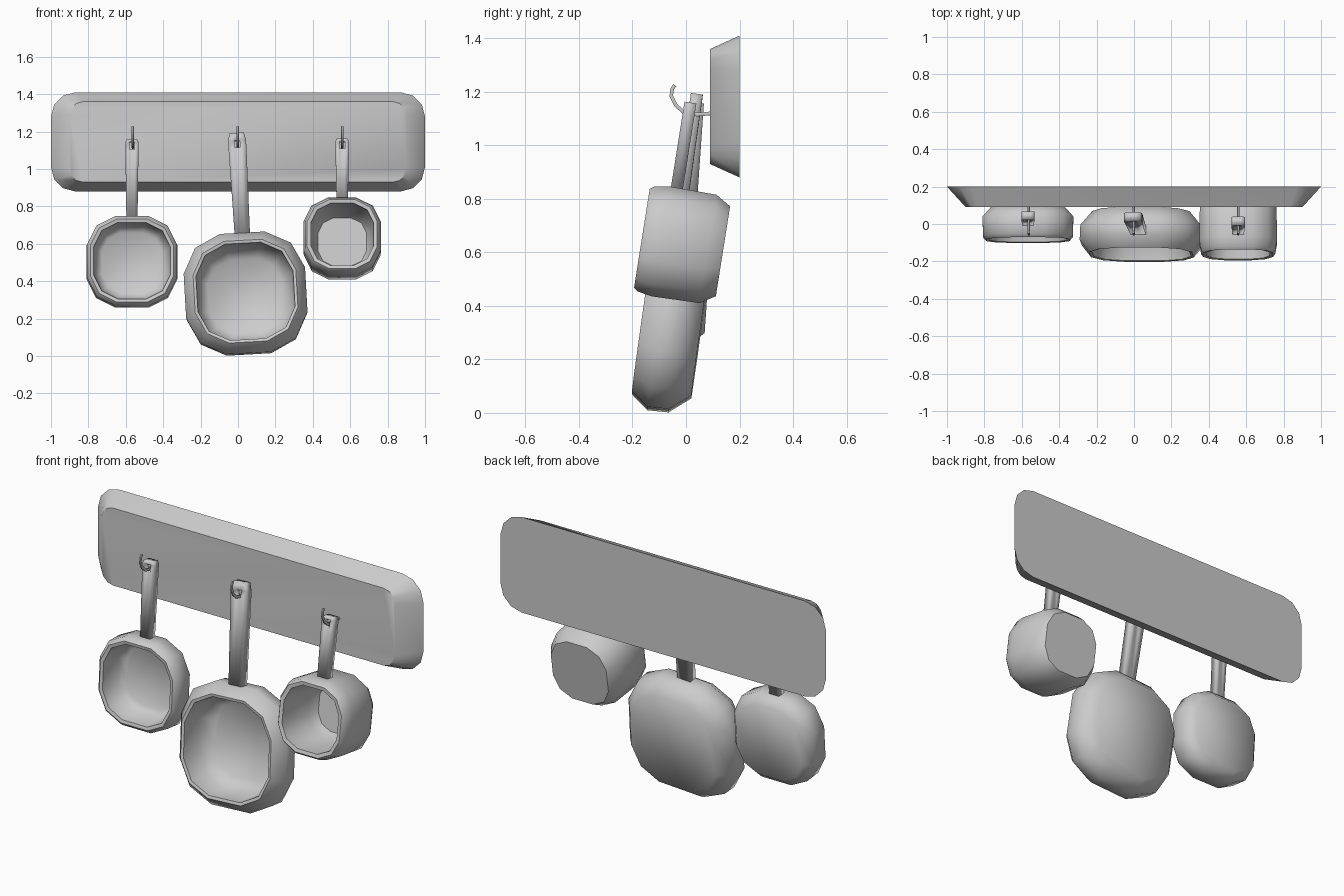
import bpy, bmesh
from math import radians, sin, cos, pi
from mathutils import Vector

if "Cube" in bpy.data.objects:
    bpy.data.objects.remove(bpy.data.objects["Cube"])


def finish(bm, name, angle, loc=(0, 0, 0), rot=(0, 0, 0)):
    bmesh.ops.recalc_face_normals(bm, faces=bm.faces)
    me = bpy.data.meshes.new(name)
    bm.to_mesh(me)
    bm.free()
    ob = bpy.data.objects.new(name, me)
    bpy.context.collection.objects.link(ob)
    ob.location, ob.rotation_euler = loc, rot
    bpy.ops.object.select_all(action='DESELECT')
    bpy.context.view_layer.objects.active = ob
    ob.select_set(True)
    bpy.ops.object.shade_smooth_by_angle(angle=radians(angle))
    return ob


def loft(rings):
    """Skin closed rings of points and cap both ends."""
    bm = bmesh.new()
    vs = [[bm.verts.new(p) for p in r] for r in rings]
    n = len(vs[0])
    for a, b in zip(vs, vs[1:]):
        for i in range(n):
            j = (i + 1) % n
            bm.faces.new((a[i], a[j], b[j], b[i]))
    bm.faces.new(vs[0])
    bm.faces.new(vs[-1])
    return bm


# Wall board: rounded rectangle tapering towards the front
def board_ring(y, hx, hz, r):
    pts = []
    for k, (sx, sz) in enumerate(((1, 1), (-1, 1), (-1, -1), (1, -1))):
        for s in range(4):
            a = pi / 2 * (k + s / 3)
            pts.append((sx * (hx - r) + r * cos(a), y, 1.145 + sz * (hz - r) + r * sin(a)))
    return pts


finish(loft([board_ring(0.2, 1, 0.265, 0.13), board_ring(0.09, 0.9, 0.215, 0.07)]), "wall_board", 50)


# Pan bowl: squarish 12-sided rings, outside then over the rim to the floor
def pan_ring(d, r):
    pts = []
    for k in range(4):
        c, s = cos(k * pi / 2), sin(k * pi / 2)
        for u, v in ((1, -0.37), (1, 0.37), (0.79, 0.79)):
            pts.append((r * (u * c - v * s), d, r * (u * s + v * c)))
    return pts


# Handle: flat strip with a hanging hole, thickened
def handle(name, start, top, hole, wide, depth, loc, rot):
    bm = bmesh.new()
    rows = [(start, wide * 0.85), (top - hole - 0.04, wide), (top - hole, wide), (top, wide * 0.8)]
    grid = [[bm.verts.new((x, depth, z)) for x in (-w, -0.014, 0.014, w)] for z, w in rows]
    for j in range(3):
        for i in range(3):
            if (i, j) != (1, 1):
                bm.faces.new((grid[j][i], grid[j][i + 1], grid[j + 1][i + 1], grid[j + 1][i]))
    ob = finish(bm, name, 40, loc, rot)
    mod = ob.modifiers.new("thickness", 'SOLIDIFY')
    mod.thickness, mod.offset = 0.045, 0


# name, rim centre, tilt, lean, (depth, radius) profile, handle top, hole drop, half width, handle depth
pans = [
    ("left_pan", (-0.567, -0.086, 0.51), -4, 0,
     [(0.17, 0.20), (0.12, 0.243), (0.02, 0.240), (0, 0.222), (0.004, 0.205), (0.12, 0.19), (0.145, 0.16)],
     0.655, 0.015, 0.035, 0.085),
    ("large_pan", (0.04, -0.164, 0.347), -8, -3.2,
     [(0.222, 0.26), (0.145, 0.322), (0.065, 0.325), (0, 0.275), (0.004, 0.26), (0.13, 0.25), (0.19, 0.2)],
     0.865, 0.04, 0.048, 0.085),
    ("small_pot", (0.557, -0.165, 0.652), -9, 0,
     [(0.307, 0.17), (0.25, 0.205), (0.07, 0.208), (0.015, 0.198), (0, 0.187), (0.004, 0.168),
      (0.22, 0.155), (0.27, 0.13)],
     0.53, 0.015, 0.036, 0.1),
]
for name, loc, tilt, lean, prof, top, hole, wide, depth in pans:
    rot = (radians(tilt), radians(lean), 0)
    finish(loft([pan_ring(d, r) for d, r in prof]), name, 50, loc, rot)
    outer = max(r for d, r in prof)
    handle(name + "_handle", outer - 0.02, top, hole, wide, depth, loc, rot)

# Hooks: thin bent rods through the handle holes
path = [(0.1, 1.12), (0.04, 1.115), (-0.01, 1.125), (-0.038, 1.15), (-0.055, 1.185), (-0.052, 1.21), (-0.042, 1.225)]
for side, x in (("left", -0.562), ("middle", -0.002), ("right", 0.557)):
    rings = []
    for i, p in enumerate(path):
        a, b = path[max(i - 1, 0)], path[min(i + 1, len(path) - 1)]
        t = Vector((b[0] - a[0], b[1] - a[1])).normalized()
        rings.append([(x + 0.007 * cos(k * pi / 3), p[0] - t.y * 0.008 * sin(k * pi / 3),
                       p[1] + t.x * 0.008 * sin(k * pi / 3)) for k in range(6)])
    finish(loft(rings), side + "_hook", 60)
